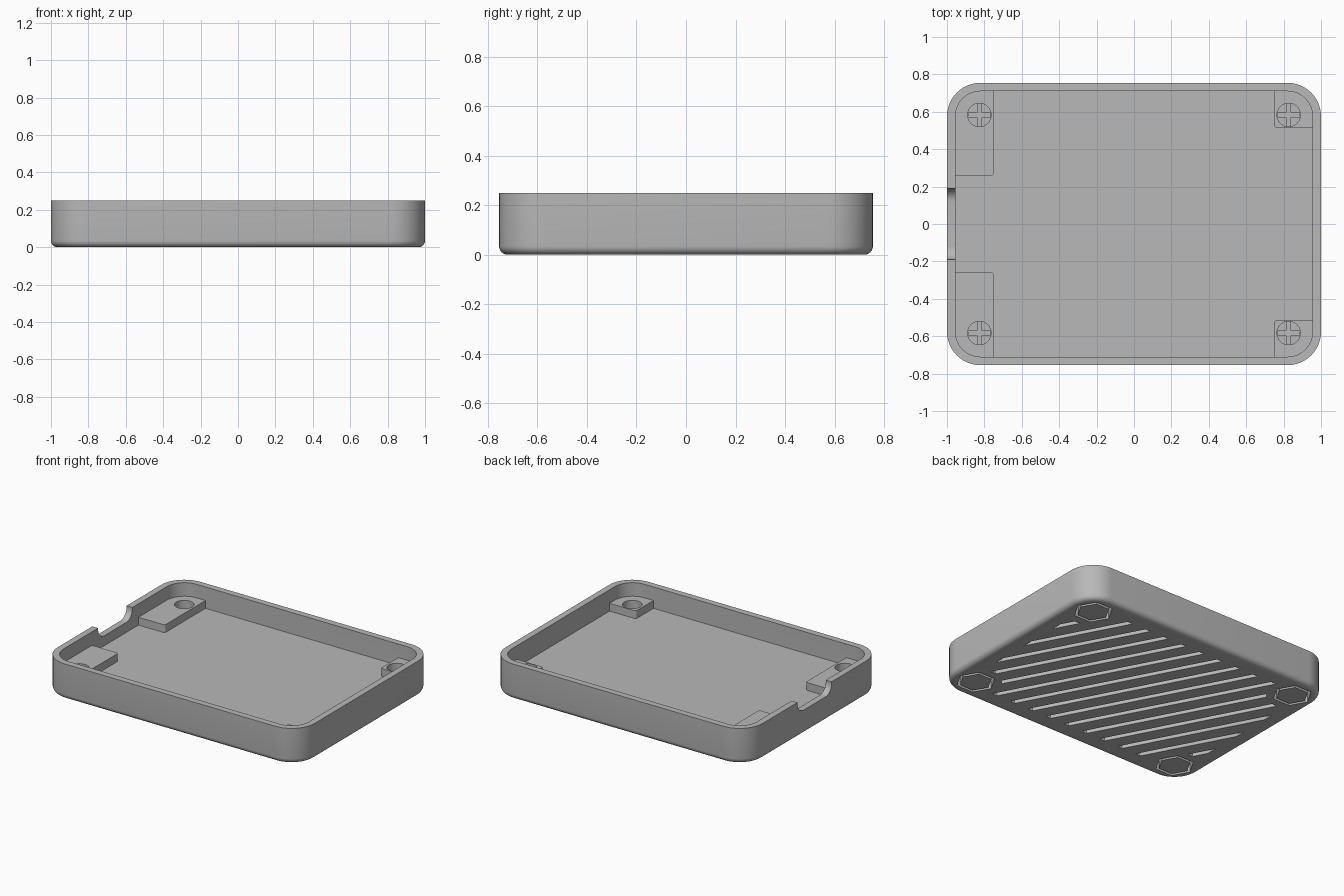
import bpy, bmesh, math
from mathutils import Matrix

if "Cube" in bpy.data.objects:
    bpy.data.objects.remove(bpy.data.objects["Cube"], do_unlink=True)

HX, HY, TOP, WALL, FLOOR, RADIUS = 1.0, 0.755, 0.25, 0.045, 0.10, 0.18
HOLE_X, HOLE_Y, BOSS_TOP = 0.827, 0.583, 0.155

grey = bpy.data.materials.new("plain grey plastic")
grey.use_nodes = True
grey.diffuse_color = (0.48, 0.48, 0.48, 1)
grey.node_tree.nodes["Principled BSDF"].inputs["Base Color"].default_value = grey.diffuse_color


def finish(name, bm):
    bmesh.ops.recalc_face_normals(bm, faces=bm.faces)
    mesh = bpy.data.meshes.new(name)
    bm.to_mesh(mesh)
    bm.free()
    mesh.materials.append(grey)
    obj = bpy.data.objects.new(name, mesh)
    bpy.context.collection.objects.link(obj)
    return obj


def rounded_rect(hx, hy, r, steps=12):
    pts = []
    for q, (sx, sy) in enumerate([(1, 1), (-1, 1), (-1, -1), (1, -1)]):
        for i in range(steps + 1):
            a = (q + i / steps) * math.pi / 2
            pts.append((sx * (hx - r) + r * math.cos(a), sy * (hy - r) + r * math.sin(a)))
    return pts


def loft(name, levels):
    """Skin outlines of equal length, each given as (outline, height)."""
    bm = bmesh.new()
    rings = [[bm.verts.new((x, y, z)) for x, y in pts] for pts, z in levels]
    for lo, hi in zip(rings, rings[1:]):
        for i in range(len(lo)):
            j = (i + 1) % len(lo)
            bm.faces.new((lo[i], lo[j], hi[j], hi[i]))
    bm.faces.new(rings[0][::-1])
    bm.faces.new(rings[-1])
    return finish(name, bm)


def prism(name, pts, z0, z1, x=0, y=0):
    pts = [(px + x, py + y) for px, py in pts]
    return loft(name, [(pts, z0), (pts, z1)])


def ngon(r, n):
    return [(r * math.cos(i * math.tau / n), r * math.sin(i * math.tau / n)) for i in range(n)]


def combine(target, other, operation):
    mod = target.modifiers.new("combine", 'BOOLEAN')
    mod.operation, mod.object, mod.solver = operation, other, 'EXACT'
    bpy.context.view_layer.objects.active = target
    bpy.ops.object.modifier_apply(modifier=mod.name)
    bpy.data.objects.remove(other, do_unlink=True)


# Tray shell with a rounded bottom edge
fillet, levels = 0.035, []
for i in range(7):
    a = i / 6 * math.pi / 2
    d = fillet * (1 - math.sin(a))
    levels.append((rounded_rect(HX - d, HY - d, RADIUS - d), fillet * (1 - math.cos(a))))
levels.append((rounded_rect(HX, HY, RADIUS), TOP))
tray = loft("tray", levels)
inner = rounded_rect(HX - WALL, HY - WALL, RADIUS - WALL)
combine(tray, prism("cavity", inner, FLOOR, TOP + 0.1), 'DIFFERENCE')

# Corner bosses: long pair at the notched end, short pair at the other
for sx, start_y in ((-1, 0.258), (1, 0.515)):
    for sy in (-1, 1):
        x0, x1, y0, y1 = 0.75, 1.05, start_y, 0.85
        boss = prism("boss", rounded_rect((x1 - x0) / 2, (y1 - y0) / 2, 0.015, 4),
                     FLOOR - 0.04, BOSS_TOP, sx * (x0 + x1) / 2, sy * (y0 + y1) / 2)
        bound = rounded_rect(HX - 0.02, HY - 0.02, RADIUS - 0.02)
        combine(boss, prism("bound", bound, 0, TOP), 'INTERSECT')
        combine(tray, boss, 'UNION')

# Cable notch in the end wall
notch = prism("notch", rounded_rect(0.11, 0.19, 0.07), -0.1, 0.1)
notch.data.transform(Matrix.Translation((-HX, 0, TOP + 0.03)) @ Matrix.Rotation(math.pi / 2, 4, 'Y'))
combine(tray, notch, 'DIFFERENCE')

# Slanted grooves under the floor, kept clear of the corners
bm = bmesh.new()
angle = math.radians(118)
for k in range(-7, 8):
    bmesh.ops.create_cube(bm, size=1, matrix=Matrix.Translation((k * 0.149, 0, 0))
                          @ Matrix.Rotation(angle, 4, 'Z') @ Matrix.Diagonal((2, 0.036, 0.09, 1)))
grooves = finish("grooves", bm)
combine(grooves, prism("groove_area", rounded_rect(0.89, 0.63, 0.1), -0.2, 0.2), 'INTERSECT')
corners = [(sx * HOLE_X, sy * HOLE_Y) for sx in (-1, 1) for sy in (-1, 1)]
for x, y in corners:
    combine(grooves, prism("clear_zone", ngon(0.165, 32), -0.3, 0.3, x, y), 'DIFFERENCE')
combine(tray, grooves, 'DIFFERENCE')

# Screw holes and nut recesses, each with a hexagonal plug and cross ribs
parts = [tray]
for x, y in corners:
    combine(tray, prism("nut_recess", ngon(0.127, 6), -0.1, 0.08, x, y), 'DIFFERENCE')
    combine(tray, prism("screw_hole", ngon(0.0625, 32), 0.04, 0.3, x, y), 'DIFFERENCE')
    plug = prism("nut_plug", ngon(0.105, 6), 0, 0.07, x, y)
    for hx, hy in ((0.061, 0.013), (0.013, 0.061)):
        combine(plug, prism("rib", rounded_rect(hx, hy, 0.002, 1), 0.05, 0.1, x, y), 'UNION')
    parts.append(plug)

# Smooth curves, keep hard edges
bpy.ops.object.select_all(action='DESELECT')
for obj in parts:
    obj.select_set(True)
bpy.context.view_layer.objects.active = tray
bpy.ops.object.shade_smooth_by_angle(angle=math.radians(30))
